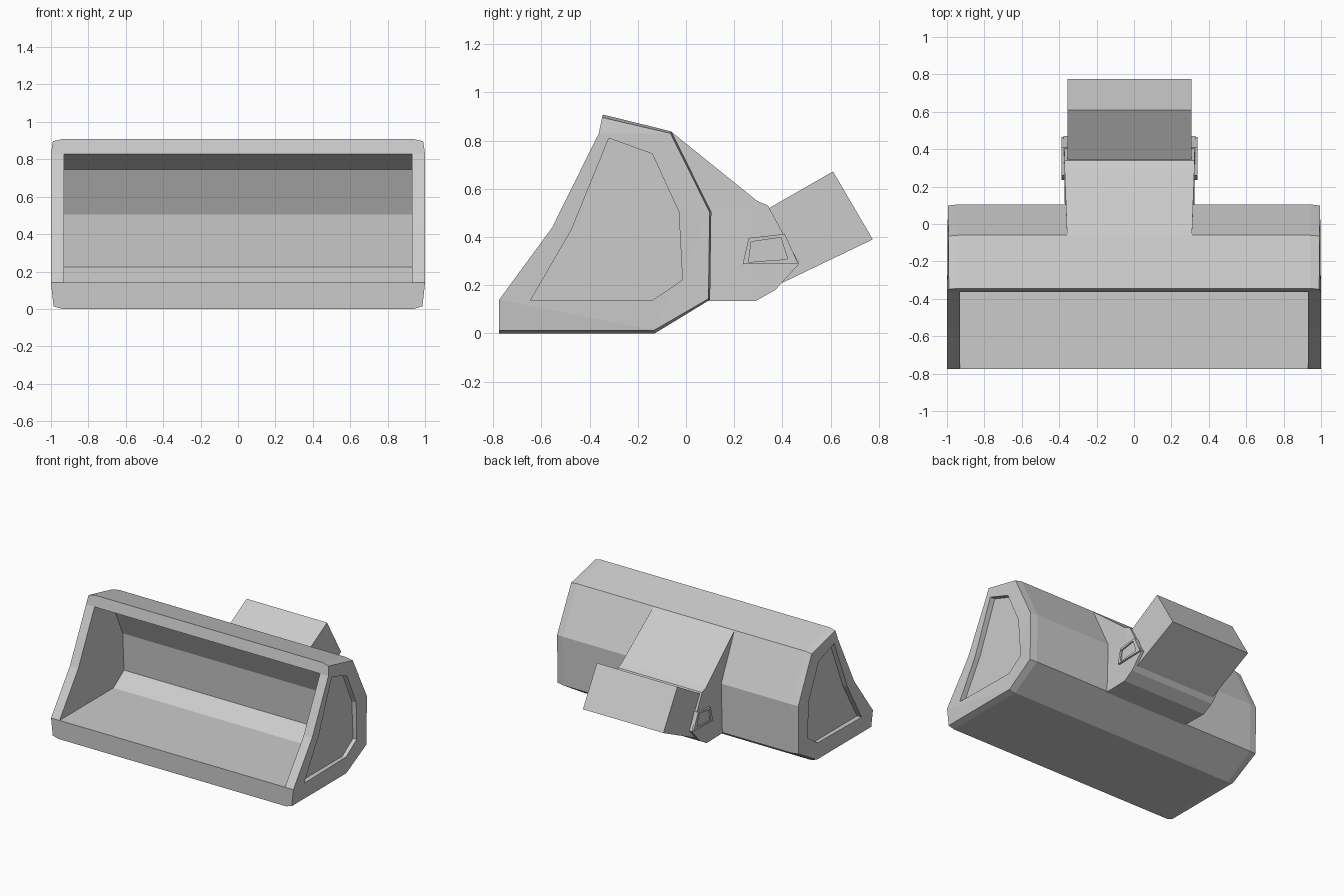
import bpy, bmesh

if "Cube" in bpy.data.objects:
    bpy.data.objects.remove(bpy.data.objects["Cube"])

CX = -0.024  # the mount sits slightly off centre


def loft(name, rings):
    """Bridge equal-length rings of 3D points and cap both ends, normals outward."""
    bm = bmesh.new()
    vs = [[bm.verts.new(p) for p in r] for r in rings]
    n = len(vs[0])
    for a, b in zip(vs, vs[1:]):
        for i in range(n):
            j = (i + 1) % n
            bm.faces.new((a[i], a[j], b[j], b[i]))
    bm.faces.new(vs[0][::-1])
    bm.faces.new(vs[-1])
    bm.normal_update()
    bmesh.ops.triangulate(bm, faces=[f for f in bm.faces if len(f.verts) > 4])
    if bm.calc_volume(signed=True) < 0:
        bmesh.ops.reverse_faces(bm, faces=bm.faces)
    me = bpy.data.meshes.new(name)
    bm.to_mesh(me)
    bm.free()
    ob = bpy.data.objects.new(name, me)
    bpy.context.collection.objects.link(ob)
    return ob


def ring(x, profile):
    return [(x, y, z) for y, z in profile]


def cut(ob, cutter):
    m = ob.modifiers.new("cut", "BOOLEAN")
    m.operation, m.solver, m.object = "DIFFERENCE", "EXACT", cutter
    bpy.context.view_layer.objects.active = ob
    bpy.ops.object.modifier_apply(modifier=m.name)
    bpy.data.objects.remove(cutter)


# Bucket shell: full profile along the width, slightly chamfered at the ends
outer = [(-0.775, 0), (-0.13, 0), (0.10, 0.14), (0.105, 0.505), (-0.06, 0.838),
         (-0.345, 0.908), (-0.362, 0.83), (-0.555, 0.44), (-0.775, 0.14)]
end = [(-0.775, 0.013), (-0.133, 0.013), (0.093, 0.144), (0.098, 0.503), (-0.064, 0.83),
       (-0.348, 0.896), (-0.362, 0.83), (-0.555, 0.44), (-0.775, 0.14)]
end_x = [0.986, 0.986, 0.995, 0.995, 0.992, 0.99, 1, 1, 1]


def end_ring(s):
    return [(s * x, y, z) for x, (y, z) in zip(end_x, end)]


bucket = loft("bucket", [end_ring(-1), ring(-0.94, outer), ring(0.94, outer), end_ring(1)])

# Open scoop cavity
cavity = [(-0.95, 0.14), (-0.14, 0.14), (-0.015, 0.225), (-0.03, 0.505),
          (-0.14, 0.745), (-0.364, 0.83), (-0.95, 0.83)]
cut(bucket, loft("cavity_cutter", [ring(-0.93, cavity), ring(0.93, cavity)]))

# Recessed panel in each side wall
panel = [(-0.645, 0.137), (-0.14, 0.137), (-0.015, 0.222), (-0.03, 0.505),
         (-0.14, 0.745), (-0.32, 0.81), (-0.475, 0.43)]
for s in (-1, 1):
    cut(bucket, loft("panel_cutter", [ring(s * 0.96, panel), ring(s * 1.1, panel)]))

# Rear mounting bracket, a little wider toward the back
bracket = [(-0.06, 0.836), (0.295, 0.55), (0.34, 0.53), (0.47, 0.29), (0.37, 0.18),
           (0.29, 0.135), (0.05, 0.135), (0.02, 0.50)]
half_w = [0.334, 0.347, 0.347, 0.352, 0.352, 0.35, 0.345, 0.338]
loft("mount_bracket", [[(CX + s * w, y, z) for w, (y, z) in zip(half_w, bracket)]
                       for s in (-1, 1)])

# Raised frame with sunken centre on each bracket side
frame_out = [(0.235, 0.287), (0.465, 0.29), (0.41, 0.413), (0.26, 0.396)]
frame_in = [(0.26, 0.296), (0.422, 0.308), (0.393, 0.398), (0.27, 0.38)]
for s, side in ((-1, "left"), (1, "right")):
    loft("pin_frame_" + side, [ring(CX + s * 0.33, frame_out), ring(CX + s * 0.363, frame_out),
                               ring(CX + s * 0.363, frame_in), ring(CX + s * 0.353, frame_in)])

# Tilted arm block behind the bracket
arm = [(0.345, 0.52), (0.61, 0.672), (0.775, 0.39), (0.40, 0.21), (0.30, 0.30)]
loft("arm_block", [ring(CX - 0.332, arm), ring(CX + 0.332, arm)])
